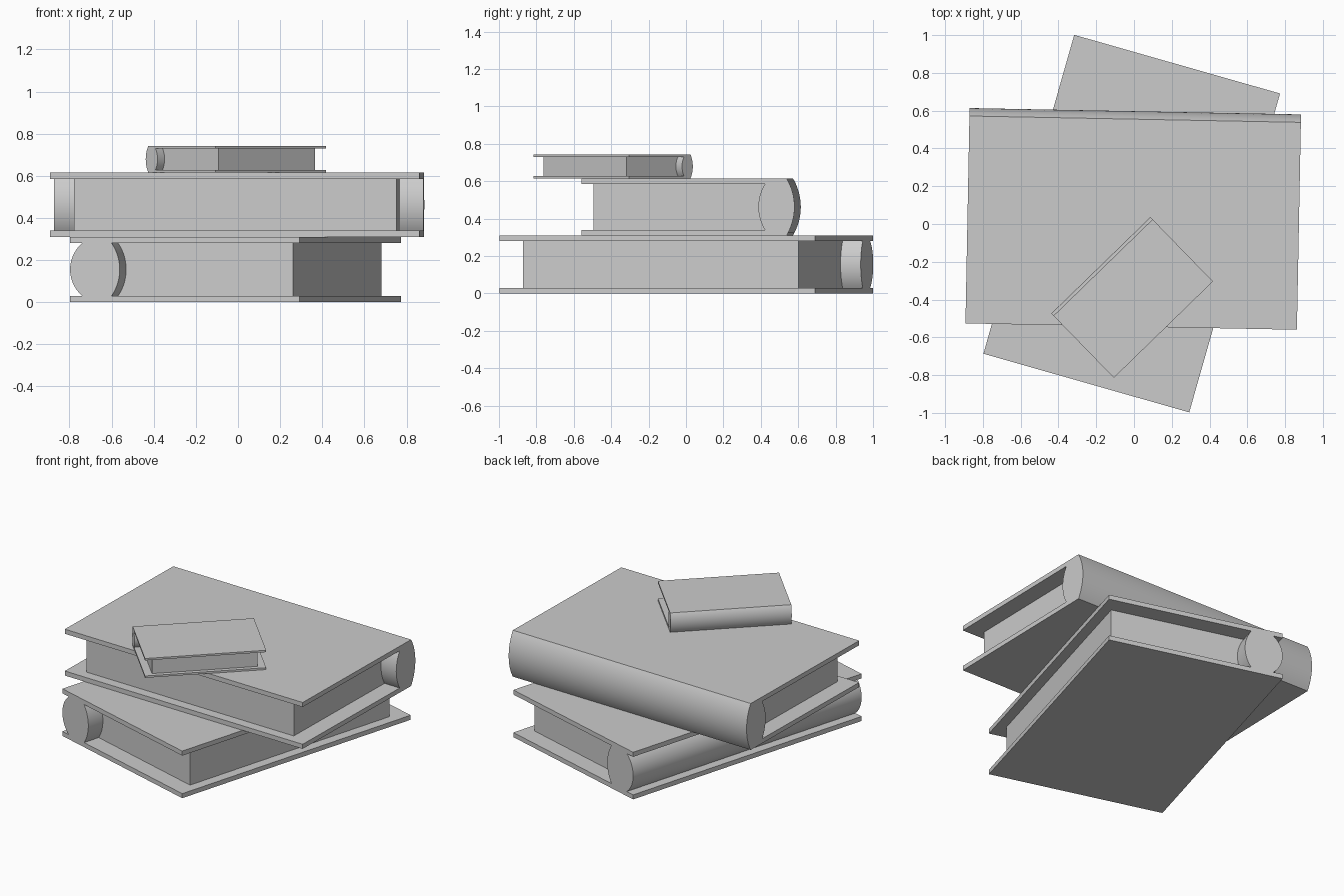
import bpy
import math
from mathutils import Matrix

cube = bpy.data.objects.get("Cube")
if cube:
    bpy.data.objects.remove(cube, do_unlink=True)

grey = bpy.data.materials.new("plain grey")
grey.use_nodes = True
colour = (0.6, 0.6, 0.6, 1)
grey.diffuse_color = colour
grey.node_tree.nodes["Principled BSDF"].inputs["Base Color"].default_value = colour


def extrude(name, profile, half, place):
    """Sweep a (u, z) profile along the book's length, from -half to half."""
    n = len(profile)
    verts = [(u, v, z) for v in (-half, half) for u, z in profile]
    faces = [tuple(range(n)), tuple(reversed(range(n, 2 * n)))]
    faces += [(i, i + n, (i + 1) % n + n, (i + 1) % n) for i in range(n)]
    mesh = bpy.data.meshes.new(name)
    mesh.from_pydata(verts, [], faces)
    mesh.materials.append(grey)
    mesh.transform(place)
    obj = bpy.data.objects.new(name, mesh)
    bpy.context.collection.objects.link(obj)
    return obj


def box(u0, u1, z0, z1):
    return [(u0, z0), (u1, z0), (u1, z1), (u0, z1)]


def arc(u, z0, z1, bulge, steps=20):
    """Circular arc from (u, z0) to (u, z1), bulging sideways by bulge."""
    half = (z1 - z0) / 2
    sag = abs(bulge)
    radius = (half * half + sag * sag) / (2 * sag)
    spread = math.asin(half / radius)
    points = []
    for i in range(steps + 1):
        a = spread * (2 * i / steps - 1)
        side = radius * math.cos(a) - radius + sag
        points.append((u + math.copysign(side, bulge), (z0 + z1) / 2 + radius * math.sin(a)))
    return points


def book(name, centre, angle, width, length, height, board, scale=1, wrapped=True):
    """Book with the spine at u = 0; a wrapped spine also covers the board edges."""
    place = (Matrix.Translation(centre) @ Matrix.Rotation(math.radians(angle), 4, "Z")
             @ Matrix.Scale(scale, 4) @ Matrix.Translation((-width / 2, 0, 0)))
    low, high = board, height - board
    # Two boards
    start = 0.042 if wrapped else 0
    for part, z in (("bottom", 0), ("top", high)):
        extrude(f"{name}_{part}_cover", box(start, width, z, z + board), length / 2, place)
    # Page block, set back from the board edges
    extrude(f"{name}_pages", box(0.15, width - 0.064, low, high), length / 2 - 0.112, place)
    # Rounded spine
    if wrapped:
        outer, inner = arc(start, 0, height, -start), arc(0.158, low, high, 0.035)
    else:
        outer, inner = arc(0.06, low, high, -0.06), arc(0.205, low, high, 0.04)
    profile = inner + outer[::-1]
    if wrapped:
        profile = inner + [(start, high)] + outer[::-1] + [(start, low)]
    spine = extrude(f"{name}_spine", profile, length / 2, place)
    bpy.ops.object.select_all(action="DESELECT")
    spine.select_set(True)
    bpy.context.view_layer.objects.active = spine
    bpy.ops.object.shade_smooth_by_angle(angle=math.radians(30))


book("bottom_book", (-0.012, 0.002, 0), -15.9, 1.133, 1.755, 0.31, 0.03, wrapped=False)
book("middle_book", (-0.004, 0.027, 0.31), -91.1, 1.14, 1.755, 0.305, 0.03)
book("small_book", (-0.01, -0.389, 0.615), -45.8, 1.14, 1.755, 0.305, 0.03, scale=0.417)
